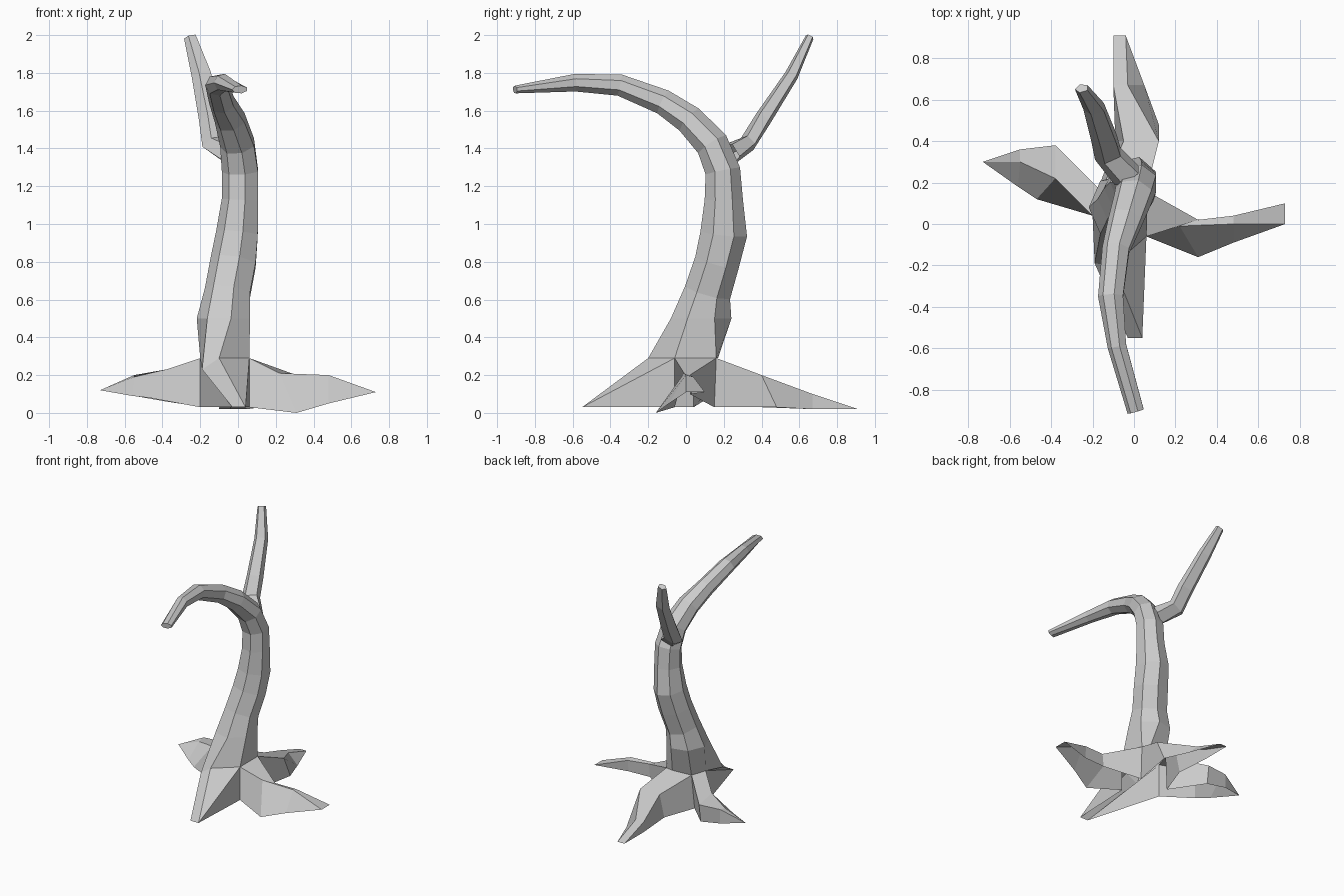
import bpy, bmesh, math
from mathutils import Vector


def loft(name, rings, closed=True):
    """Skin equal-length point rings; closed=False leaves the last-to-first side open."""
    bm = bmesh.new()
    vs = [[bm.verts.new(p) for p in r] for r in rings]
    n = len(vs[0])
    for a, b in zip(vs, vs[1:]):
        for i in range(n if closed else n - 1):
            j = (i + 1) % n
            bm.faces.new((a[i], a[j], b[j], b[i]))
    if closed:
        bm.faces.new(vs[-1])
    bmesh.ops.remove_doubles(bm, verts=bm.verts, dist=0.002)
    bmesh.ops.recalc_face_normals(bm, faces=bm.faces)
    me = bpy.data.meshes.new(name)
    bm.to_mesh(me)
    bm.free()
    # open shells: make sure faces point outward (the top faces up)
    if not closed and sum(p.normal.z * p.area for p in me.polygons) < 0:
        me.flip_normals()
    ob = bpy.data.objects.new(name, me)
    bpy.context.collection.objects.link(ob)
    return ob


def limb(name, path, sides=7, foot=None):
    """Tube along (x, y, z, half width, half depth) stations; foot is an optional first ring."""
    pts = [Vector(p[:3]) for p in path]
    rings = [foot] if foot else []
    for i, p in enumerate(path):
        t = (pts[min(i + 1, len(pts) - 1)] - pts[max(i - 1, 0)]).normalized()
        if i == 0 and foot:
            t = Vector((0, 0, 1))
        u = (Vector((1, 0, 0)) - t * t.x).normalized()
        v = t.cross(u)
        ring = []
        for k in range(sides):
            a = 2 * math.pi * (k + 0.5) / sides
            ring.append(pts[i] + (u * math.cos(a) * p[3] + v * math.sin(a) * p[4]) * 1.06)
        rings.append(ring)
    return loft(name, rings)


# Leaning trunk that curls forward into the long main branch
limb("trunk", [
    (-.07, .08, .50, .14, .155),
    (-.05, .115, .64, .12, .12), (-.02, .165, .80, .12, .115),
    (0, .20, .95, .11, .12), (.015, .20, 1.13, .095, .098),
    (.015, .195, 1.28, .095, .09), (.0, .14, 1.42, .09, .085),
    (-.04, .02, 1.55, .08, .075), (-.085, -.12, 1.645, .065, .065),
    (-.11, -.35, 1.735, .06, .055), (-.08, -.59, 1.748, .045, .045),
    (.01, -.905, 1.712, .04, .02)],
    foot=[(.06, .16, .29), (0, .17, .29), (-.16, .16, .29), (-.2, .04, .29),
          (-.19, -.19, .23), (-.10, -.2, .29), (.06, -.06, .29)])

# Thin rear branch
limb("rear_branch", [
    (-.03, .23, 1.37, .075, .06), (-.12, .33, 1.43, .07, .045),
    (-.14, .41, 1.56, .064, .045), (-.19, .56, 1.79, .053, .036),
    (-.252, .655, 1.99, .033, .022)], sides=5)

# Buttress roots, hollow underneath, each running outward from the trunk base
loft("front_root", [
    [(-.2, .04, .03), (-.2, .04, .29), (-.19, -.19, .23), (-.10, -.2, .29),
     (.06, -.06, .29), (.06, -.06, .03)],
    [(-.03, -.55, .03)] * 3 + [(.04, -.55, .03)] * 3], closed=False)

loft("back_root", [
    [(-.18, .15, .03), (-.16, .16, .29), (.06, .16, .29), (.06, .15, .03)],
    [(-.09, .40, .03), (-.05, .40, .20), (.12, .40, .20), (.12, .48, .03)],
    [(-.10, .67, .02), (-.10, .67, .10), (-.03, .67, .10), (.05, .67, .02)],
    [(-.10, .91, .02), (-.10, .91, .02), (-.04, .91, .02), (-.04, .91, .02)]], closed=False)

loft("right_root", [
    [(.06, -.06, .03), (.06, -.06, .29), (.06, .16, .29), (.06, .15, .03)],
    [(.31, -.16, .0), (.22, -.01, .21), (.31, .02, .20), (.30, .02, .10)],
    [(.48, -.09, .05), (.48, .0, .20), (.48, .04, .19), (.48, .03, .10)],
    [(.73, .0, .11), (.73, .0, .11), (.73, .10, .11), (.73, .10, .11)]], closed=False)

loft("left_root", [
    [(-.2, .04, .03), (-.2, .04, .29), (-.16, .16, .29), (-.18, .15, .03)],
    [(-.47, .12, .08), (-.38, .22, .23), (-.38, .38, .20), (-.38, .36, .06)],
    [(-.56, .18, .09), (-.55, .30, .19), (-.55, .36, .20), (-.55, .36, .09)],
    [(-.73, .30, .12)] * 4], closed=False)
